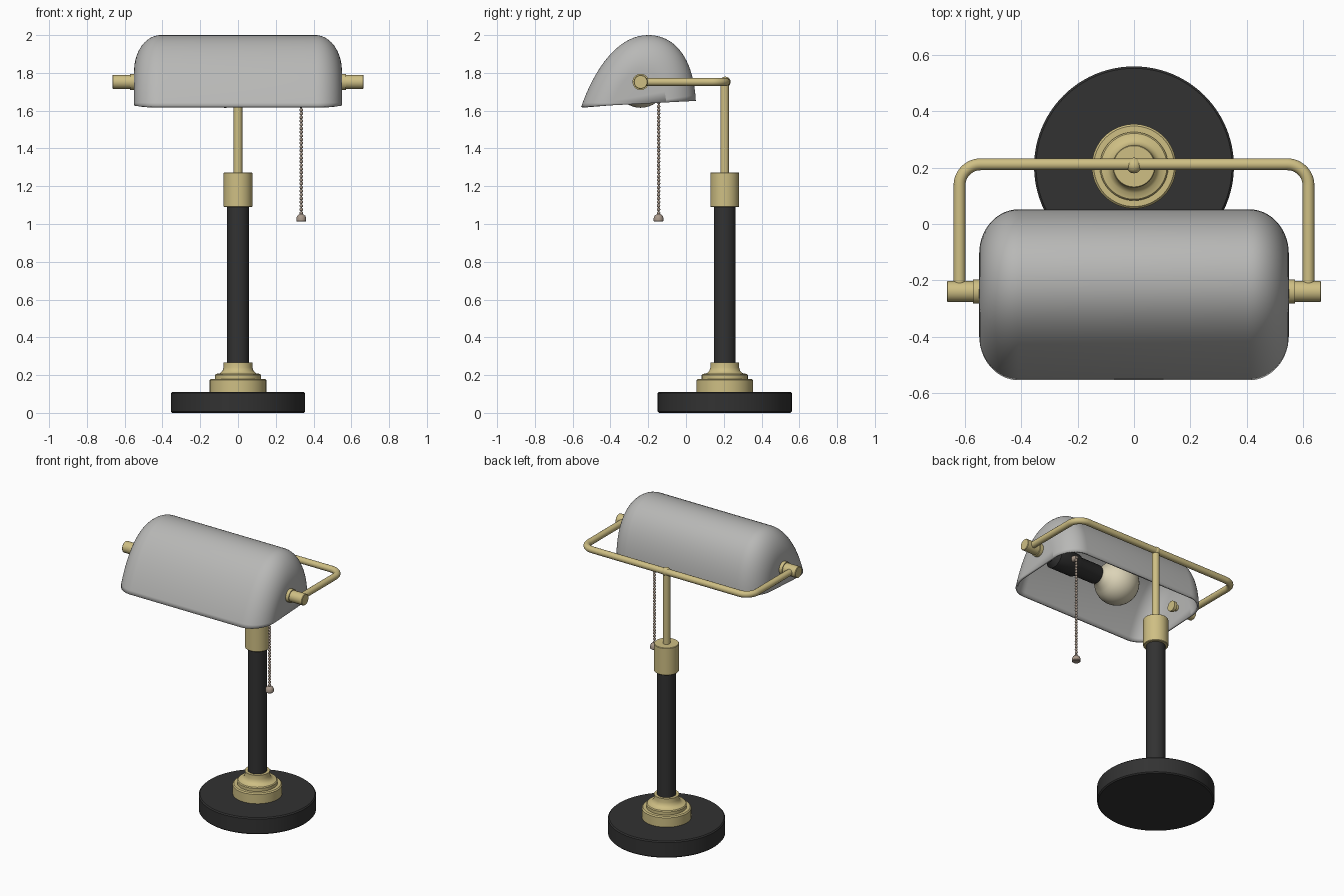
import bpy, bmesh, math
from mathutils import Vector, Matrix
from mathutils.geometry import interpolate_bezier

cube = bpy.data.objects.get("Cube")
if cube:
    bpy.data.objects.remove(cube)


def material(name, r, g, b):
    m = bpy.data.materials.new(name)
    m.use_nodes = True
    m.diffuse_color = (r, g, b, 1)
    bsdf = next(n for n in m.node_tree.nodes if n.type == 'BSDF_PRINCIPLED')
    bsdf.inputs["Base Color"].default_value = (r, g, b, 1)
    return m


BLACK = material("matt black", 0.032, 0.032, 0.032)
BRASS = material("pale brass", 0.62, 0.52, 0.23)
GREY = material("shade grey", 0.48, 0.48, 0.47)
CREAM = material("bulb cream", 0.72, 0.66, 0.48)
BRONZE = material("chain bronze", 0.40, 0.32, 0.26)


def finish(name, bm, mat, angle=35):
    mesh = bpy.data.meshes.new(name)
    bm.to_mesh(mesh)
    bm.free()
    mesh.shade_smooth()
    mesh.set_sharp_from_angle(angle=math.radians(angle))
    mesh.materials.append(mat)
    ob = bpy.data.objects.new(name, mesh)
    bpy.context.collection.objects.link(ob)
    return ob


def lathe(name, profile, origin, mat, axis='Z', sides=48):
    """Closed turned part from (radius, distance along axis) pairs."""
    bm = bmesh.new()
    rings = []
    for r, h in profile:
        ring = []
        for i in range(sides):
            a = math.tau * i / sides
            c, s = r * math.cos(a), r * math.sin(a)
            p = {'Z': (c, s, h), 'X': (h, c, s), 'Y': (s, h, c)}[axis]
            ring.append(bm.verts.new(Vector(origin) + Vector(p)))
        rings.append(ring)
    for a, b in zip(rings, rings[1:]):
        for i in range(sides):
            j = (i + 1) % sides
            bm.faces.new((a[i], a[j], b[j], b[i]))
    bm.faces.new(rings[0])
    bm.faces.new(rings[-1])
    bmesh.ops.recalc_face_normals(bm, faces=bm.faces)
    return finish(name, bm, mat)


POLE_Y = 0.205
HINGE_Y, HINGE_Z = -0.24, 1.752
foot = (0, POLE_Y, 0)
hinge = (0, HINGE_Y, HINGE_Z)

# Base, stepped brass foot, pole and collar
lathe("base", [(0.348, 0), (0.355, 0.007), (0.355, 0.104), (0.348, 0.111)], foot, BLACK, sides=96)
lathe("foot_rings", [(0.15, 0.11), (0.15, 0.173), (0.143, 0.18), (0.122, 0.18), (0.122, 0.2),
                     (0.117, 0.206), (0.095, 0.21), (0.082, 0.222), (0.076, 0.24),
                     (0.076, 0.266)], foot, BRASS, sides=64)
lathe("pole", [(0.058, 0.25), (0.058, 1.1)], foot, BLACK)
lathe("collar", [(0.073, 1.09), (0.076, 1.093), (0.076, 1.27), (0.073, 1.273)], foot, BRASS)
lathe("upper_rod", [(0.023, 1.26), (0.023, 1.75)], foot, BRASS, sides=24)


def ball(name, centre, radius, mat):
    bm = bmesh.new()
    bmesh.ops.create_uvsphere(bm, u_segments=20, v_segments=12, radius=radius,
                              matrix=Matrix.Translation(centre))
    return finish(name, bm, mat)


ball("rod_joint", (0, POLE_Y + 0.003, HINGE_Z), 0.028, BRASS)

# Bent tube frame: half path with a rounded corner, mirrored
arm_x, back_y, bend = 0.62, 0.212, 0.075
half = [(arm_x, HINGE_Y)]
for i in range(13):
    a = math.pi / 2 * i / 12
    half.append((arm_x - bend + bend * math.cos(a), back_y - bend + bend * math.sin(a)))
path = half + [(-x, y) for x, y in reversed(half)]
curve = bpy.data.curves.new("tube_frame", 'CURVE')
curve.dimensions = '3D'
curve.bevel_depth = 0.021
curve.bevel_resolution = 5
curve.use_fill_caps = True
spline = curve.splines.new('POLY')
spline.points.add(len(path) - 1)
for point, (x, y) in zip(spline.points, path):
    point.co = (x, y, HINGE_Z, 1)
curve.materials.append(BRASS)
frame = bpy.data.objects.new("tube_frame", curve)
bpy.context.collection.objects.link(frame)
for ob in bpy.context.selected_objects:
    ob.select_set(False)
frame.select_set(True)
bpy.context.view_layer.objects.active = frame
bpy.ops.object.convert(target='MESH')
frame.data.shade_smooth()
frame.data.set_sharp_from_angle(angle=math.radians(40))

# Hinge knobs outside and inside both shade ends
for side, sign in (("left", 1), ("right", -1)):
    lathe(side + "_knob", [(0.034, sign * 0.665), (0.037, sign * 0.662), (0.037, sign * 0.572),
                           (0.043, sign * 0.572), (0.043, sign * 0.548)], hinge, BRASS, 'X', 32)
    lathe(side + "_inner_nut", [(0.02, sign * 0.55), (0.02, sign * 0.515), (0.034, sign * 0.515),
                                (0.034, sign * 0.495)], hinge, BRASS, 'X', 24)

# Shade: arched section lofted along x, shrinking at the rounded ends
front = [(0, -0.555, 1.62), (0, -0.50, 1.78), (0, -0.38, 2.0), (0, -0.20, 2.0)]
rear = [(0, -0.20, 2.0), (0, -0.06, 2.0), (0, 0.04, 1.88), (0, 0.052, 1.652)]
section = []
for part in (front, rear):
    section += interpolate_bezier(*[Vector(p) for p in part], 22)
del section[22]
pivot = Vector((0, -0.25, 1.636))
half_len, round_x, shrink = 0.55, 0.14, 0.52
stations = []
for i in range(15):
    a = math.pi / 2 * i / 14
    stations.append((half_len - round_x + round_x * math.sin(a), 1 - shrink * (1 - math.cos(a))))
stations = [(-x, s) for x, s in reversed(stations)] + stations
bm = bmesh.new()
rows = [[bm.verts.new(pivot + (p - pivot) * s + Vector((x, 0, 0))) for p in section]
        for x, s in stations]
for a, b in zip(rows, rows[1:]):
    for i in range(len(section) - 1):
        bm.faces.new((a[i], a[i + 1], b[i + 1], b[i]))
bm.faces.new(rows[0])
bm.faces.new(rows[-1])
bmesh.ops.recalc_face_normals(bm, faces=bm.faces)
bm.normal_update()
if max(bm.faces, key=lambda f: f.calc_center_median().z).normal.z < 0:
    bmesh.ops.reverse_faces(bm, faces=bm.faces)
shade = finish("shade", bm, GREY, 40)
solid = shade.modifiers.new("thickness", 'SOLIDIFY')
solid.thickness = 0.012
solid.offset = -1

# Lamp socket and bulb inside the shade
lathe("socket", [(0.045, 0.53), (0.045, 0.46), (0.072, 0.43), (0.072, 0.27), (0.06, 0.25),
                 (0.06, 0.1), (0.055, 0.09)], hinge, BLACK, 'X', 32)
bulb = [(0.048, 0.11), (0.05, 0.09), (0.062, 0.068)]
for i in range(17):
    a = math.radians(42 + 137 * i / 16)
    bulb.append((0.137 * math.sin(a), -0.065 + 0.137 * math.cos(a)))
lathe("bulb", bulb, hinge, CREAM, 'X', 40)

# Pull chain: side outlet, cord, beads and bell-shaped pull
CHAIN_X, CHAIN_Y, CHAIN_TOP = 0.335, -0.145, 1.74
lathe("chain_outlet", [(0.018, 0.05), (0.018, 0.085), (0.012, 0.1)],
      (CHAIN_X, HINGE_Y, CHAIN_TOP), BRONZE, 'Y', 16)
lathe("chain_cord", [(0.004, 1.04), (0.004, CHAIN_TOP)], (CHAIN_X, CHAIN_Y, 0), BRONZE, sides=8)
bm = bmesh.new()
for i in range(36):
    bmesh.ops.create_icosphere(bm, subdivisions=2, radius=0.0095, matrix=Matrix.Translation(
        (CHAIN_X, CHAIN_Y, CHAIN_TOP - 0.0195 * i)))
finish("chain_beads", bm, BRONZE)
lathe("chain_pull", [(0.022, 1.012), (0.026, 1.016), (0.026, 1.03), (0.022, 1.043),
                     (0.012, 1.051), (0.003, 1.053)], (CHAIN_X, CHAIN_Y, 0), BRONZE, sides=24)
